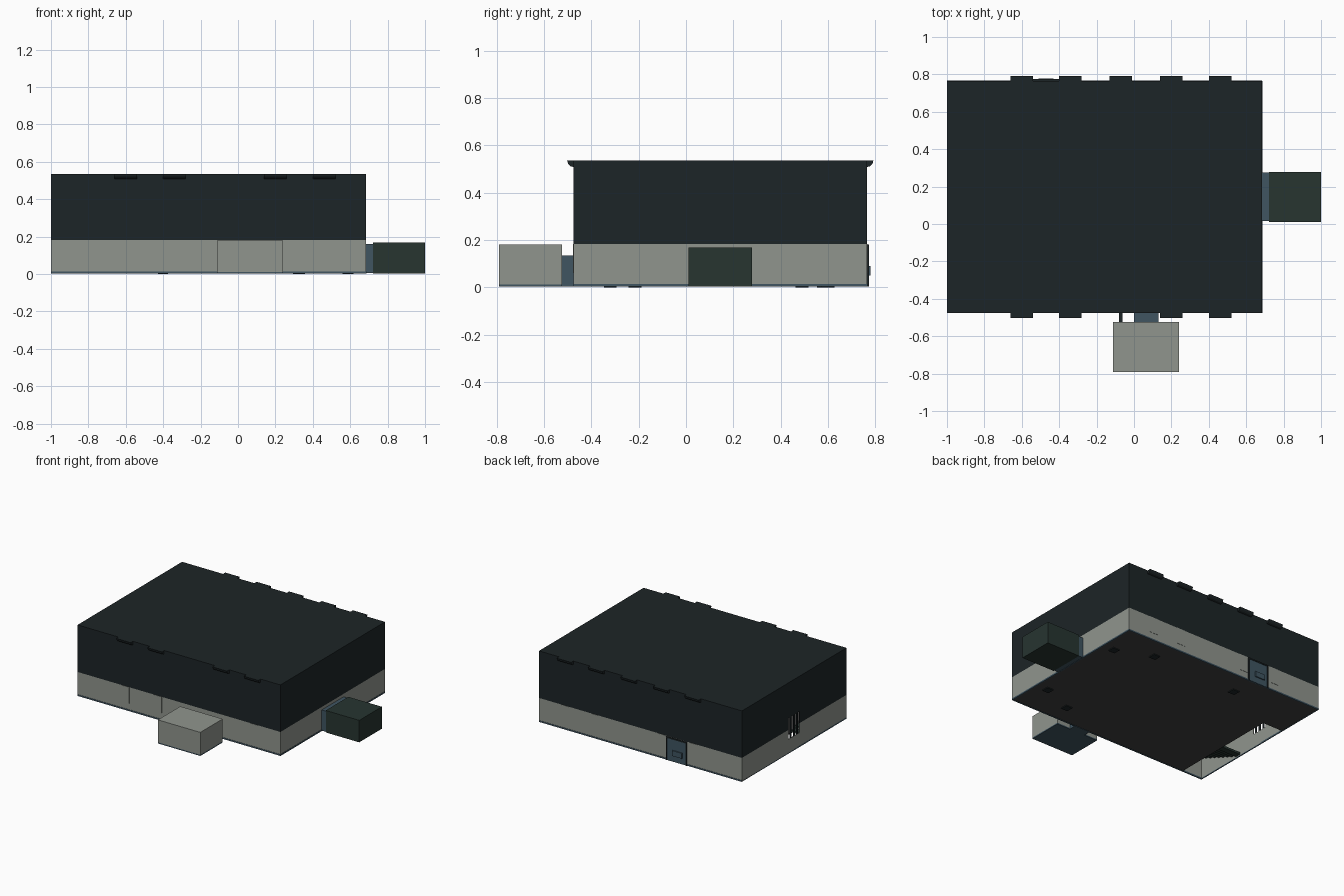
import bpy, bmesh

if "Cube" in bpy.data.objects:
    bpy.data.objects.remove(bpy.data.objects["Cube"])


def material(name, rgb):
    m = bpy.data.materials.new(name)
    m.diffuse_color = (*rgb, 1)
    m.use_nodes = True
    m.node_tree.nodes["Principled BSDF"].inputs["Base Color"].default_value = m.diffuse_color
    return m


GREY = material("pale_panel", (0.28, 0.30, 0.27))
DARK = material("dark_panel", (0.012, 0.018, 0.02))
TEAL = material("dark_teal", (0.02, 0.035, 0.03))
BLUE = material("blue_metal", (0.05, 0.09, 0.12))
FLOOR = material("floor_grey", (0.05, 0.05, 0.05))


def mesh(name, verts, faces, mat):
    me = bpy.data.meshes.new(name)
    me.from_pydata(verts, [], faces)
    me.materials.append(mat)
    ob = bpy.data.objects.new(name, me)
    bpy.context.collection.objects.link(ob)
    return ob


def box(name, x, y, z, mat):
    bm = bmesh.new()
    bmesh.ops.create_cube(bm, size=1)
    for v in bm.verts:
        v.co = [r[0] + (c + 0.5) * (r[1] - r[0]) for c, r in zip(v.co, (x, y, z))]
    ob = mesh(name, [], [], mat)
    bm.to_mesh(ob.data)
    bm.free()
    return ob


def extrude_x(name, profile, x0, x1, mat):
    """Extrude a y-z profile along x."""
    n = len(profile)
    verts = [(x, y, z) for x in (x0, x1) for y, z in profile]
    faces = [(i, (i + 1) % n, n + (i + 1) % n, n + i) for i in range(n)]
    faces += [tuple(range(n))[::-1], tuple(range(n, 2 * n))]
    ob = mesh(name, verts, faces, mat)
    bm = bmesh.new()
    bm.from_mesh(ob.data)
    bmesh.ops.recalc_face_normals(bm, faces=bm.faces)
    bm.to_mesh(ob.data)
    bm.free()
    return ob


X0, X1, Y0, Y1 = -1.0, 0.685, -0.475, 0.765
T = 0.006
MID, TOP = 0.182, 0.535
WY0, WY1, WZ0, WZ1 = 0.08, 0.21, 0.11, 0.27   # opening in the left wall

# Hall walls in two tiers, with the left wall split around its opening
for tier, z0, z1, mat in (("lower", 0.01, MID, GREY), ("upper", MID, TOP, DARK)):
    box(tier + "_front_wall", (X0, X1), (Y0, Y0 + T), (z0, z1), mat)
    box(tier + "_back_wall", (X0, X1), (Y1 - T, Y1), (z0, z1), mat)
    box(tier + "_right_wall", (X1 - T, X1), (Y0, Y1), (z0, z1), mat)
    box(tier + "_left_wall_front", (X0, X0 + T), (Y0, WY0), (z0, z1), mat)
    box(tier + "_left_wall_back", (X0, X0 + T), (WY1, Y1), (z0, z1), mat)
box("opening_sill", (X0, X0 + T), (WY0, WY1), (0.01, WZ0), GREY)
box("opening_lintel", (X0, X0 + T), (WY0, WY1), (WZ1, TOP), DARK)
for i in range(3):
    y = WY0 + 0.025 + i * 0.04
    box("opening_bar", (X0, X0 + T), (y - 0.008, y + 0.008), (WZ0, WZ1), DARK)
box("roof", (X0, X1), (Y0, Y1), (TOP - T, TOP), DARK)

# Floor with a stairwell cut out along the left wall
box("floor_main", (-0.83, X1), (Y0, Y1), (0.006, 0.012), FLOOR)
box("floor_back_left", (X0, -0.83), (0.38, Y1), (0.006, 0.012), FLOOR)

# Blue skirting around the base
box("front_skirting", (X0, X1), (Y0 - 0.002, Y0 + T), (0.003, 0.014), BLUE)
box("back_skirting", (X0, X1), (Y1 - T, Y1 + 0.002), (0.003, 0.014), BLUE)
box("right_skirting", (X1 - T, X1 + 0.002), (Y0, Y1), (0.003, 0.014), BLUE)
box("left_skirting", (X0, X0 + T), (Y0, Y1), (0.003, 0.014), BLUE)

# Floor pads
for x, y in ((0.59, 0.49), (0.32, 0.6), (0.585, -0.215), (0.33, -0.32), (-0.4, 0.58)):
    box("floor_pad", (x - 0.027, x + 0.027), (y - 0.027, y + 0.027), (0, 0.007), DARK)

# Stair steps inside the stairwell
for i in range(9):
    y = -0.06 - i * 0.045
    z = 0.015 + i * 0.018
    box("stair_step", (X0 + T, -0.83), (y - 0.045, y), (z, z + 0.016), TEAL)

# Curved rib ends under the roof edge, at the front and the back
for x in (-0.6, -0.34, -0.07, 0.2, 0.46):
    for wall, s in ((Y1, 1), (Y0, -1)):
        if s < 0 and x == -0.07:
            continue
        prof = [(wall, 0.508), (wall + s * 0.014, 0.512), (wall + s * 0.023, 0.521),
                (wall + s * 0.027, TOP), (wall, TOP)]
        extrude_x("rib_end", prof, x - 0.06, x + 0.06, DARK)

# Niche panels on the lower walls
for x in (-0.605, -0.335, 0.465):
    box("front_niche_panel", (x - 0.035, x + 0.035), (Y0 - 0.002, Y0), (0.06, MID), GREY)
for x in (-0.605, -0.335, 0.22, 0.465):
    box("back_niche_panel", (x - 0.035, x + 0.035), (Y1, Y1 + 0.002), (0.06, MID), GREY)

# Back door with frame and a raised lock plate
box("back_door", (-0.54, -0.38), (Y1, Y1 + 0.006), (0.004, 0.17), BLUE)
for x in (-0.546, -0.382):
    box("door_jamb", (x, x + 0.008), (Y1, Y1 + 0.009), (0.004, 0.18), DARK)
box("door_head", (-0.546, -0.374), (Y1, Y1 + 0.009), (0.17, 0.18), DARK)
box("door_lock", (-0.51, -0.43), (Y1, Y1 + 0.014), (0.05, 0.09), BLUE)

# Front annex and its passage
box("front_annex", (-0.112, 0.24), (-0.79, -0.525), (0.012, 0.18), GREY)
box("front_annex_base", (-0.112, 0.24), (-0.79, -0.525), (0.003, 0.012), BLUE)
box("front_passage", (0.0, 0.13), (-0.525, Y0), (0.003, 0.135), BLUE)
box("front_lever", (-0.08, -0.062), (-0.525, Y0), (0.06, 0.12), DARK)

# Right annex and its passage
box("right_annex", (0.722, 1.0), (0.01, 0.278), (0.003, 0.168), TEAL)
box("right_passage", (X1, 0.722), (0.015, 0.275), (0.005, 0.16), BLUE)
